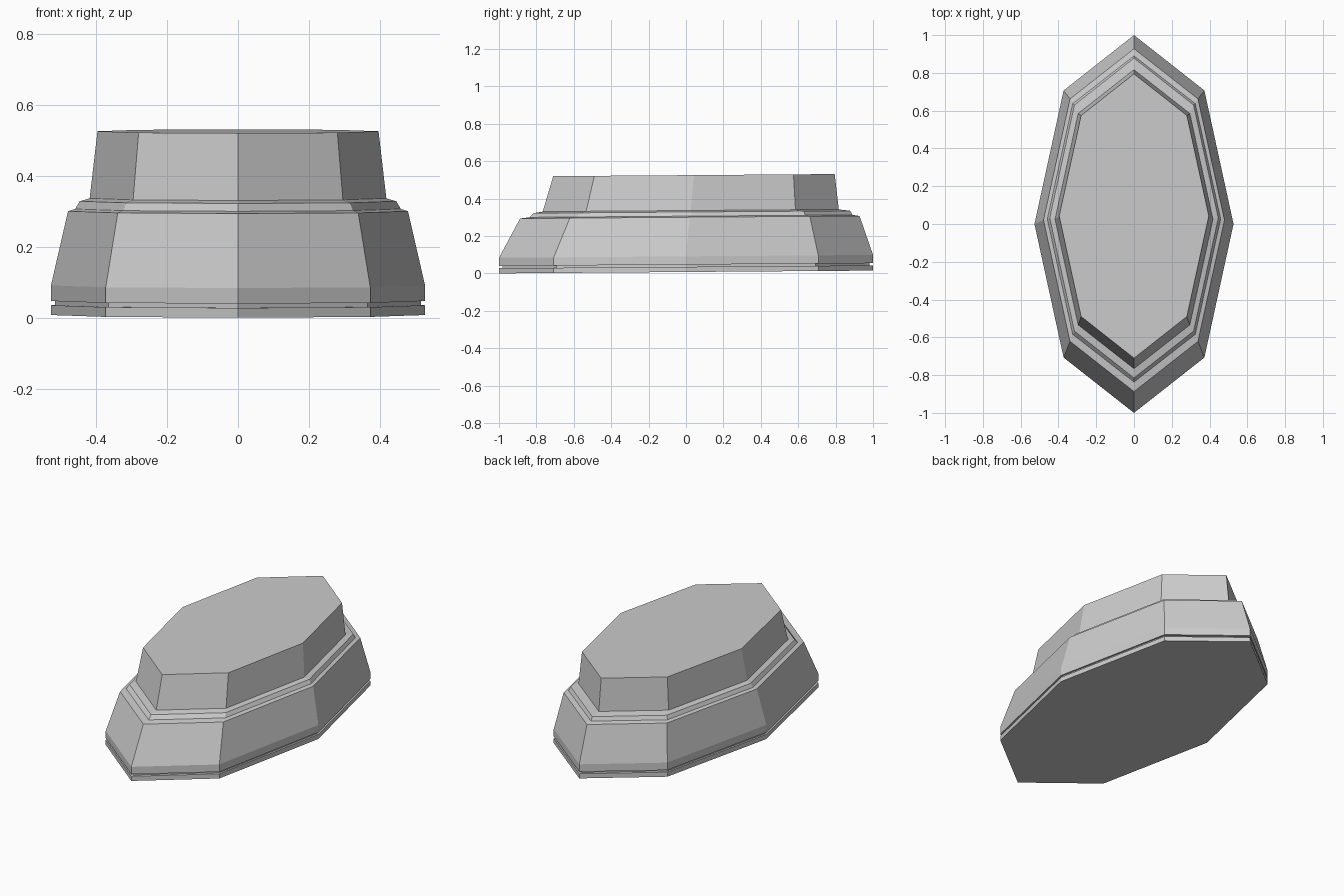
import bpy, bmesh
from math import cos, sin, pi

if "Cube" in bpy.data.objects:
    bpy.data.objects.remove(bpy.data.objects["Cube"])

SIDES = 8
TILT = 0.0075   # the whole base rises slightly toward the back

# Profile from bottom to top: (half width, front y, back y, mid height)
PROFILE = [
    (0.527, -1.000, 1.000, 0.0075),  # foot slab
    (0.527, -1.000, 1.000, 0.035),
    (0.516, -0.980, 0.980, 0.035),   # groove
    (0.516, -0.980, 0.980, 0.047),
    (0.527, -1.000, 1.000, 0.047),   # lower tier
    (0.527, -1.000, 1.000, 0.091),
    (0.479, -0.887, 0.928, 0.300),
    (0.459, -0.837, 0.890, 0.306),   # stepped ledge
    (0.446, -0.815, 0.878, 0.328),
    (0.418, -0.766, 0.817, 0.336),   # upper tier
    (0.396, -0.710, 0.795, 0.525),
]


def add_ring(bm, half_width, front, back, height):
    """Octagonal ring stretched between its front and back points."""
    centre, half_length = (front + back) / 2, (back - front) / 2
    ring = []
    for i in range(SIDES):
        a = 2 * pi * i / SIDES
        y = centre + half_length * sin(a)
        ring.append(bm.verts.new((half_width * cos(a), y, height + TILT * y)))
    return ring


# Stepped octagonal plinth: one closed loft through all rings
bm = bmesh.new()
rings = [add_ring(bm, *row) for row in PROFILE]
for low, high in zip(rings, rings[1:]):
    for i in range(SIDES):
        j = (i + 1) % SIDES
        bm.faces.new((low[i], low[j], high[j], high[i]))
bm.faces.new(rings[0][::-1])
bm.faces.new(rings[-1])
bmesh.ops.recalc_face_normals(bm, faces=bm.faces)

mesh = bpy.data.meshes.new("stepped_plinth")
bm.to_mesh(mesh)
bm.free()
bpy.context.collection.objects.link(bpy.data.objects.new("stepped_plinth", mesh))
